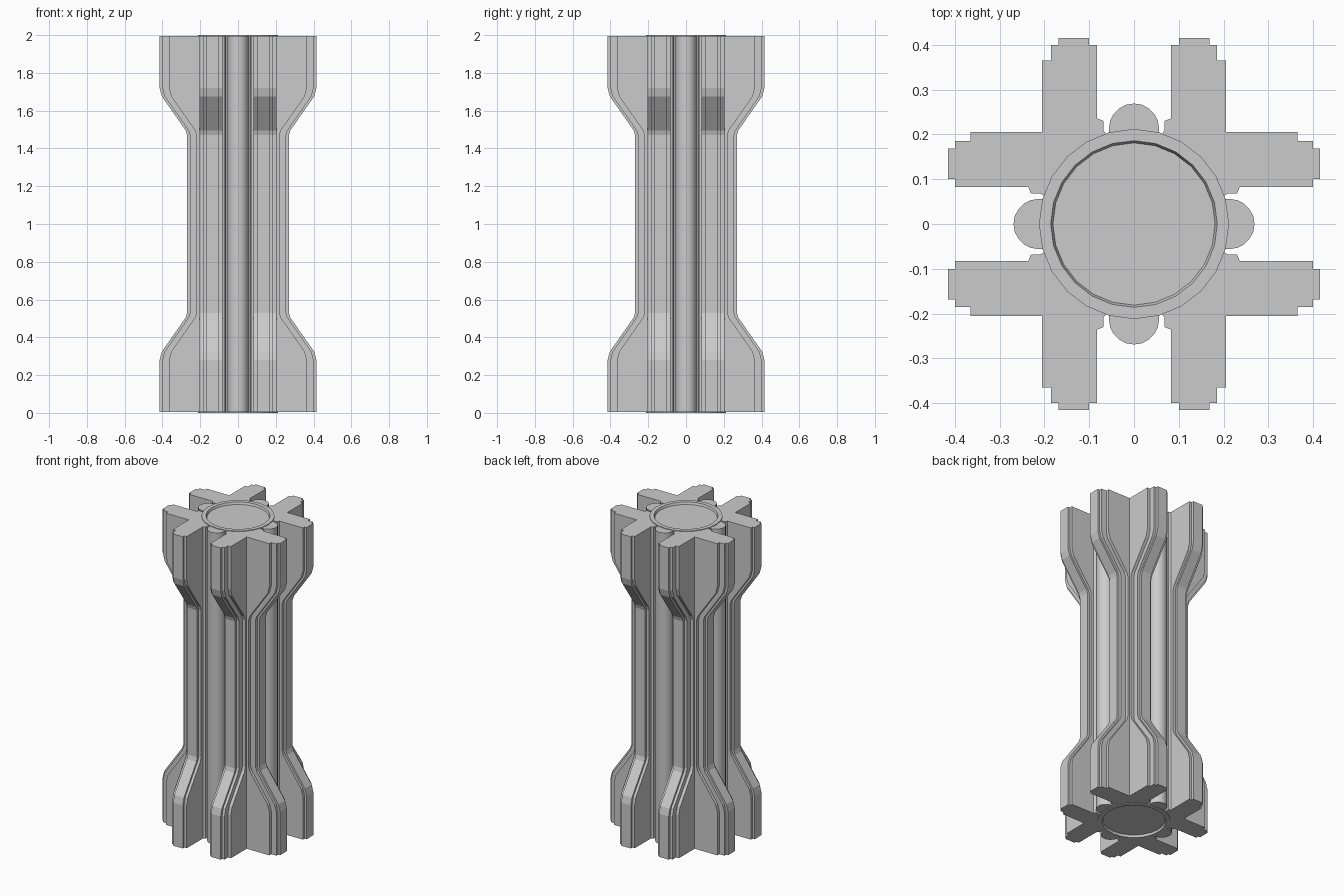
import bpy, bmesh
from math import pi, cos, sin
from mathutils import Matrix

if "Cube" in bpy.data.objects:
    bpy.data.objects.remove(bpy.data.objects["Cube"])

H = 2.0      # total height
LIP = 0.004  # fins stop just short of the core ring


def loft(name, sections, turn=0.0, smooth=False):
    """Skin a stack of equal-length closed outlines and cap both ends."""
    bm = bmesh.new()
    rings = [[bm.verts.new(p) for p in s] for s in sections]
    for a, b in zip(rings, rings[1:]):
        n = len(a)
        for i in range(n):
            bm.faces.new((a[i], a[(i + 1) % n], b[(i + 1) % n], b[i]))
    bm.faces.new(rings[0][::-1])
    bm.faces.new(rings[-1])
    bm.transform(Matrix.Rotation(turn, 4, 'Z'))
    bmesh.ops.recalc_face_normals(bm, faces=bm.faces)
    me = bpy.data.meshes.new(name)
    bm.to_mesh(me)
    bm.free()
    ob = bpy.data.objects.new(name, me)
    bpy.context.collection.objects.link(ob)
    if smooth:
        bpy.ops.object.select_all(action='DESELECT')
        ob.select_set(True)
        bpy.context.view_layer.objects.active = ob
        bpy.ops.object.shade_smooth_by_angle(angle=pi / 6)
    return ob


def circle(r, z, n=24):
    return [(r * cos(2 * pi * i / n), r * sin(2 * pi * i / n), z) for i in range(n)]


def fin_pair(d, z):
    """Plan of two stepped fins meeting at a corner; d pulls the tips inward."""
    half = [(0.195, 0.060), (0.210, 0.068), (0.230, 0.068), (0.236, 0.083),
            (0.400 - d, 0.083), (0.400 - d, 0.100), (0.415 - d, 0.100),
            (0.415 - d, 0.168), (0.400 - d, 0.168), (0.400 - d, 0.185),
            (0.365 - d, 0.185), (0.365 - d, 0.205)]
    pts = half + [(0.205, 0.205)] + [(y, x) for x, y in reversed(half)] + [(0.143, 0.143)]
    return [(x, y, z) for x, y in pts]


# central shaft with a raised rim around a recessed disc at each end
lower = [(0.181, 0.014), (0.186, 0.0), (0.212, 0.0)]
upper = [(r, H - z) for r, z in reversed(lower)]
loft("core_shaft", [circle(r, z) for r, z in lower + upper], smooth=True)

# height stations: (tip pull-in, z), wide ends and a slim waist
stations = [(0.0, LIP), (0.0, 0.28), (0.012, 0.325), (0.138, 0.505), (0.146, 0.53)]
stations += [(d, H - z) for d, z in reversed(stations)]

# half-round rib outline
rib = [(0.195, -0.055)] + [(0.213 + 0.056 * cos(a), 0.056 * sin(a))
       for a in (-pi / 2 + pi * i / 10 for i in range(11))] + [(0.195, 0.055)]

for k in range(4):
    loft(f"fin_pair_{k + 1}", [fin_pair(d, z) for d, z in stations], k * pi / 2)
    loft(f"round_rib_{k + 1}", [[(x, y, z) for x, y in rib] for z in (LIP, H - LIP)],
         k * pi / 2, smooth=True)
